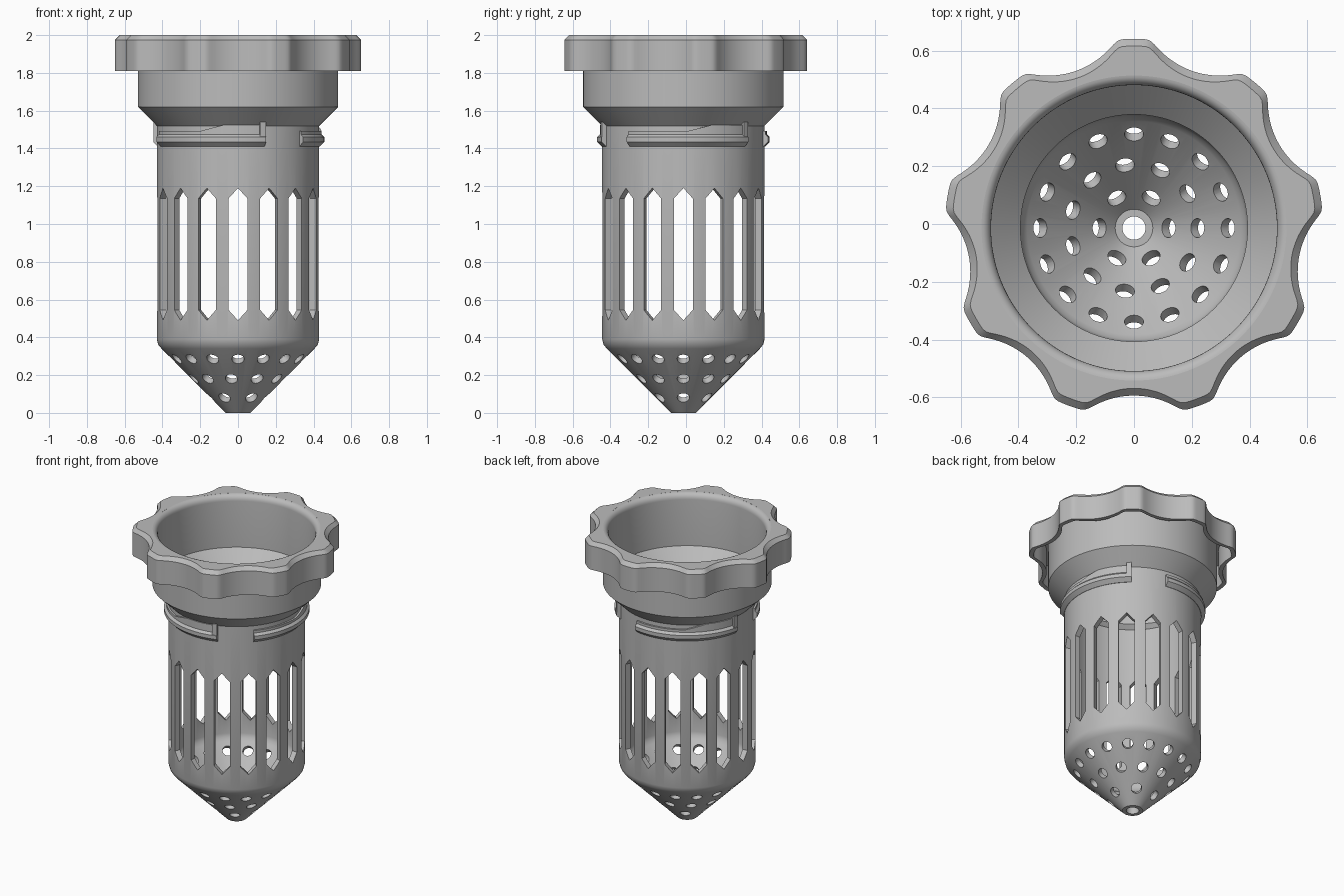
import bpy, bmesh
from math import sin, cos, pi, radians, sqrt, exp, log
from mathutils import Matrix, Vector

if "Cube" in bpy.data.objects:
    bpy.data.objects.remove(bpy.data.objects["Cube"], do_unlink=True)

CY = -0.014  # the axis sits slightly off because of the nine-lobed rim

grey = bpy.data.materials.new("plain_grey")
grey.use_nodes = True
grey.diffuse_color = (0.5, 0.5, 0.5, 1)
grey.node_tree.nodes["Principled BSDF"].inputs["Base Color"].default_value = (0.5, 0.5, 0.5, 1)


def finish(name, bm):
    bmesh.ops.recalc_face_normals(bm, faces=bm.faces)
    mesh = bpy.data.meshes.new(name)
    bm.to_mesh(mesh)
    bm.free()
    mesh.materials.append(grey)
    ob = bpy.data.objects.new(name, mesh)
    ob.location.y = CY
    bpy.context.collection.objects.link(ob)
    return ob


def smooth(ob):
    bpy.ops.object.select_all(action='DESELECT')
    ob.select_set(True)
    bpy.context.view_layer.objects.active = ob
    bpy.ops.object.shade_smooth_by_angle(angle=radians(32))


def bridge(bm, a, b, closed=True):
    n = len(a)
    for i in range(n if closed else n - 1):
        j = (i + 1) % n
        bm.faces.new((a[i], a[j], b[j], b[i]))


def ring_solid(name, profile, segs):
    """Closed profile of (radius or radius function, z) turned about z."""
    bm = bmesh.new()
    loops = []
    for r, z in profile:
        loop = []
        for i in range(segs):
            a = 2 * pi * i / segs
            rad = r(a) if callable(r) else r
            loop.append(bm.verts.new((rad * cos(a), rad * sin(a), z)))
        loops.append(loop)
    for i, loop in enumerate(loops):
        bridge(bm, loop, loops[(i + 1) % len(loops)])
    return finish(name, bm)


def arc_solid(bm, a0, a1, section, steps):
    """Sweep section(t) = list of (radius, z) from angle a0 to a1."""
    loops = []
    for i in range(steps + 1):
        t = i / steps
        a = radians(a0 + (a1 - a0) * t)
        loops.append([bm.verts.new((r * cos(a), r * sin(a), z)) for r, z in section(t)])
    for a, b in zip(loops, loops[1:]):
        bridge(bm, a, b)
    bm.faces.new(loops[0])
    bm.faces.new(loops[-1])


# Basket: cone tip, straight tube, flared collar and rounded inner lip
lip = [(0.53 - 0.035 * sin(t * pi / 12), 1.96 + 0.04 * cos(t * pi / 12)) for t in range(7)]
basket = ring_solid("strainer_basket", [
    (0.04, 0), (0.065, 0), (0.405, 0.34), (0.423, 0.362), (0.43, 0.39),
    (0.43, 1.52), (0.53, 1.62)] + lip + [
    (0.495, 1.64), (0.393, 1.538), (0.393, 0.4), (0.386, 0.375), (0.37, 0.355),
    (0.065, 0.05), (0.04, 0.05)], 144)

# Cutters: sixteen pointed slots and three rows of drain holes
bm = bmesh.new()
slot = [(0, 0.49), (0.05, 0.545), (0.05, 1.135), (0, 1.19), (-0.05, 1.135), (-0.05, 0.545)]
for i in range(16):
    turn = Matrix.Rotation(2 * pi * i / 16, 4, 'Z')
    near, far = ([bm.verts.new(turn @ Vector((r, y, z))) for y, z in slot] for r in (0.32, 0.5))
    bridge(bm, near, far)
    bm.faces.new(near)
    bm.faces.new(far)
for count, z in ((6, 0.08), (11, 0.18), (16, 0.285)):
    for i in range(count):
        place = (Matrix.Rotation(2 * pi * i / count, 4, 'Z')
                 @ Matrix.Translation((z + 0.065, 0, z)) @ Matrix.Rotation(-pi / 4, 4, 'Y'))
        bmesh.ops.create_cone(bm, cap_ends=True, segments=24, radius1=0.033, radius2=0.033,
                              depth=0.14, matrix=place)
cutter = finish("hole_cutter", bm)
cutter.hide_render = True
mod = basket.modifiers.new("holes", 'BOOLEAN')
mod.operation = 'DIFFERENCE'
mod.solver = 'EXACT'
mod.object = cutter
bpy.context.view_layer.update()
cut = bpy.data.meshes.new_from_object(basket.evaluated_get(bpy.context.evaluated_depsgraph_get()))
basket.modifiers.clear()
basket.data = cut
bpy.data.objects.remove(cutter, do_unlink=True)
smooth(basket)


# Grip rim: nine lobes separated by round scallops, hollow underneath
def lobed(inset):
    def radius(a):
        phi = (a - pi / 2 + 2 * pi) % (2 * pi / 9) - pi / 9
        d, rho = 0.868, 0.288
        scallop = d * cos(phi) - sqrt(max(rho ** 2 - (d * sin(phi)) ** 2, 0))
        k = 120
        return -log(exp(-k * scallop) + exp(-k * 0.655)) / k - inset
    return radius


smooth(ring_solid("grip_rim", [
    (lobed(0.025), 2.0), (lobed(0), 1.975), (lobed(0), 1.81), (lobed(0.028), 1.81),
    (lobed(0.028), 1.965), (0.528, 1.965), (0.528, 2.0)], 288))


# Bayonet rails: bevelled rail, low ramp above it and an end stop
def rail(t):
    return [(0.415, 1.41), (0.432, 1.41), (0.457, 1.435), (0.457, 1.46), (0.432, 1.485), (0.415, 1.485)]


def ramp(t):
    top = 1.492 + 0.033 * min(max((t - 0.5) / 0.2, 0), 1)
    return [(0.415, 1.47), (0.442, 1.47), (0.442, top), (0.415, top)]


def stop(t):
    return [(0.415, 1.42), (0.455, 1.44), (0.455, 1.54), (0.415, 1.54)]


for i in range(3):
    start = -41 + 120 * i
    bm = bmesh.new()
    arc_solid(bm, start, start + 90, rail, 40)
    arc_solid(bm, start, start + 88, ramp, 40)
    arc_solid(bm, start + 86, start + 90, stop, 3)
    smooth(finish("lock_rail_%d" % (i + 1), bm))
